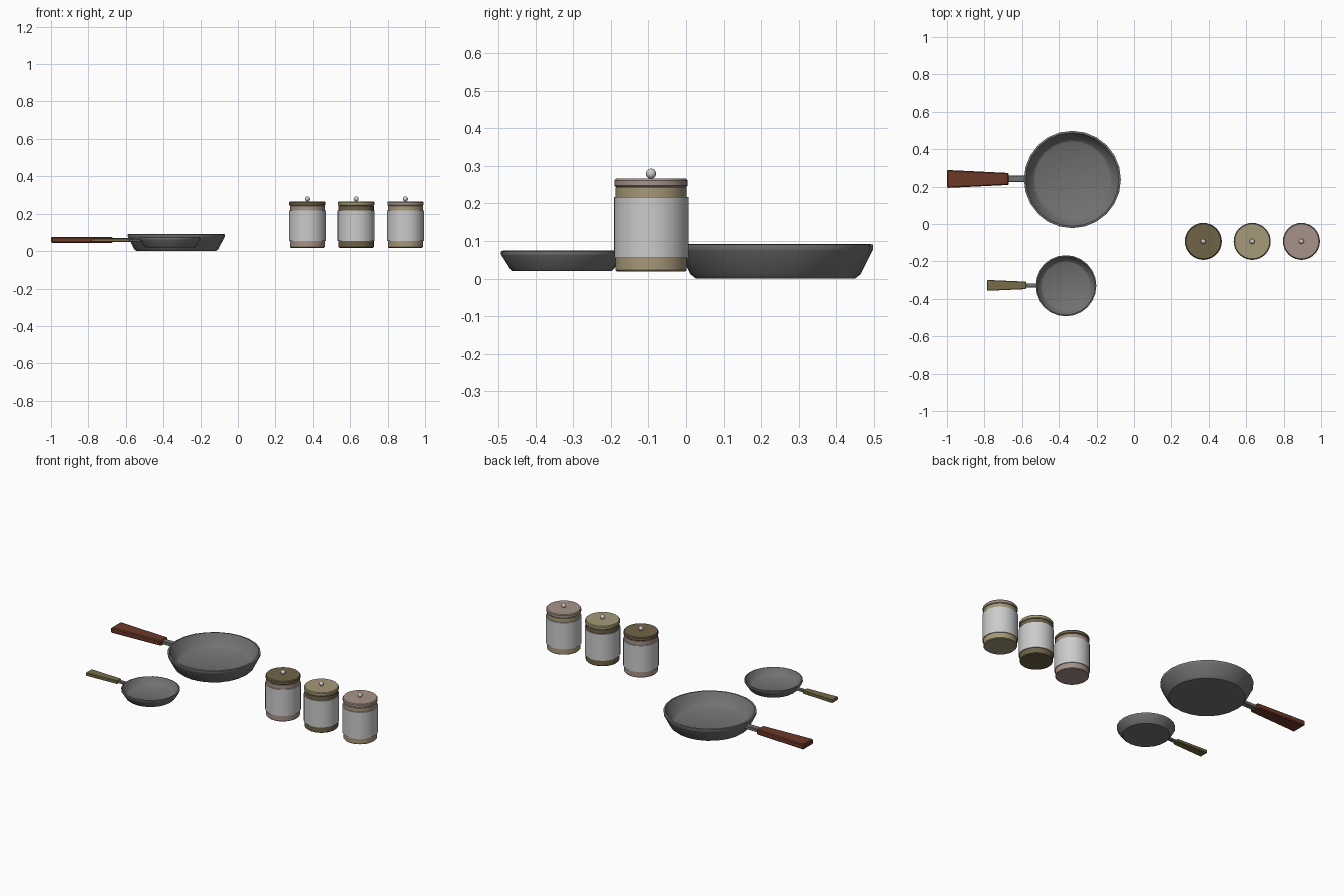
import bpy, bmesh, math

if "Cube" in bpy.data.objects:
    bpy.data.objects.remove(bpy.data.objects["Cube"])


def material(name, rgb):
    m = bpy.data.materials.new(name)
    m.diffuse_color = (*rgb, 1)
    m.use_nodes = True
    m.node_tree.nodes["Principled BSDF"].inputs["Base Color"].default_value = m.diffuse_color
    return m


IRON = material("iron", (0.17, 0.17, 0.17))
RED_WOOD = material("red_wood", (0.15, 0.04, 0.022))
OLIVE_WOOD = material("olive_wood", (0.19, 0.15, 0.065))
DARK = material("dark_olive", (0.16, 0.125, 0.065))
TAN = material("tan", (0.38, 0.32, 0.19))
PINK = material("dusty_pink", (0.38, 0.29, 0.25))


def finish(name, bm, loc, mat, angle=35):
    bmesh.ops.recalc_face_normals(bm, faces=bm.faces)
    me = bpy.data.meshes.new(name)
    bm.to_mesh(me)
    bm.free()
    ob = bpy.data.objects.new(name, me)
    ob.location = loc
    bpy.context.collection.objects.link(ob)
    if mat:
        me.materials.append(mat)
    if angle:
        bpy.ops.object.select_all(action='DESELECT')
        ob.select_set(True)
        bpy.context.view_layer.objects.active = ob
        bpy.ops.object.shade_smooth_by_angle(angle=math.radians(angle))
    return ob


def lathe(name, profile, loc, mat=None, sides=32, angle=35):
    """Revolve (radius, z) points about z and cap both ends."""
    bm = bmesh.new()
    rings = [[bm.verts.new((r * math.cos(math.tau * i / sides),
                            r * math.sin(math.tau * i / sides), z))
              for i in range(sides)] for r, z in profile]
    for a, b in zip(rings, rings[1:]):
        for i in range(sides):
            j = (i + 1) % sides
            bm.faces.new((a[i], a[j], b[j], b[i]))
    bm.faces.new(rings[0][::-1])
    bm.faces.new(rings[-1])
    return finish(name, bm, loc, mat, angle)


def bar(name, x0, x1, w0, w1, h, loc, mat, bevel):
    """Box along x whose width tapers from w0 to w1."""
    bm = bmesh.new()
    ends = [[bm.verts.new((x, sy * w / 2, sz * h / 2))
             for sy, sz in ((-1, -1), (1, -1), (1, 1), (-1, 1))]
            for x, w in ((x0, w0), (x1, w1))]
    a, b = ends
    bm.faces.new(a)
    bm.faces.new(b)
    for i in range(4):
        j = (i + 1) % 4
        bm.faces.new((a[i], a[j], b[j], b[i]))
    ob = finish(name, bm, loc, mat, 0)
    mod = ob.modifiers.new("bevel", 'BEVEL')
    mod.width, mod.segments = bevel, 1
    return ob


# Frying pans: hollow dish, metal stem, tapered wooden handle
lathe("large_pan", [(0.212, 0), (0.226, 0.011), (0.258, 0.074), (0.26, 0.078),
                    (0.26, 0.09), (0.25, 0.092), (0.243, 0.078), (0.211, 0.024),
                    (0.2, 0.018)], (-0.33, 0.238, 0), IRON, 24)
bar("large_pan_stem", -0.70, -0.575, 0.034, 0.034, 0.02,
    (0, 0.241, 0.06), IRON, 0.002)
bar("large_pan_handle", -1.0, -0.67, 0.096, 0.064, 0.032,
    (0, 0.241, 0.06), RED_WOOD, 0.005)

lathe("small_pan", [(0.132, 0.02), (0.139, 0.026), (0.162, 0.062), (0.163, 0.064),
                    (0.163, 0.072), (0.157, 0.074), (0.152, 0.064), (0.133, 0.036),
                    (0.126, 0.032)], (-0.364, -0.33, 0), IRON, 24)
bar("small_pan_stem", -0.60, -0.515, 0.022, 0.022, 0.013,
    (0, -0.328, 0.058), IRON, 0.0015)
bar("small_pan_handle", -0.785, -0.578, 0.058, 0.04, 0.02,
    (0, -0.328, 0.058), OLIVE_WOOD, 0.003)

# Three canisters with the same shape and rotated colours
for n, (x, lid, core) in enumerate(((0.371, DARK, PINK), (0.632, TAN, DARK),
                                    (0.895, PINK, TAN)), 1):
    loc = (x, -0.093, 0)
    lathe(f"jar_{n}_core", [(0.09, 0.018), (0.094, 0.022), (0.094, 0.242),
                            (0.09, 0.246)], loc, core)
    lathe(f"jar_{n}_band", [(0.094, 0.055), (0.099, 0.055), (0.099, 0.217),
                            (0.094, 0.217)], loc)
    lathe(f"jar_{n}_lid", [(0.094, 0.244), (0.097, 0.247), (0.097, 0.261),
                           (0.093, 0.266)], loc, lid)
    bm = bmesh.new()
    bmesh.ops.create_uvsphere(bm, u_segments=16, v_segments=10, radius=0.0135)
    finish(f"jar_{n}_knob", bm, (x, -0.093, 0.279), None, 60)
